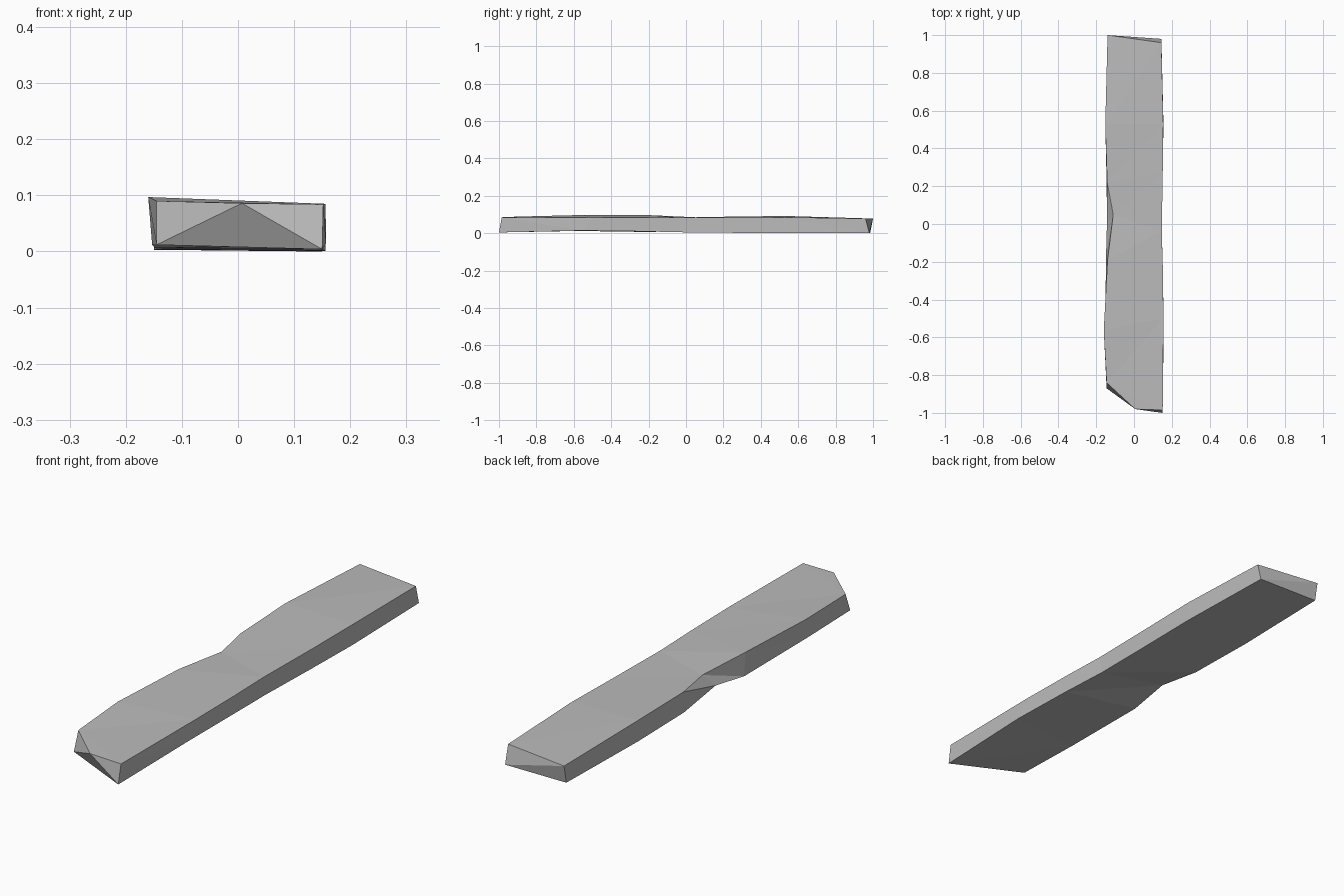
import bpy
import bmesh

default_cube = bpy.data.objects.get("Cube")
if default_cube:
    bpy.data.objects.remove(default_cube, do_unlink=True)


def flat_material(name, grey):
    material = bpy.data.materials.new(name)
    material.use_nodes = True
    colour = (grey, grey, grey, 1)
    material.diffuse_color = colour
    shader = next(n for n in material.node_tree.nodes if n.type == "BSDF_PRINCIPLED")
    shader.inputs["Base Color"].default_value = colour
    return material


# Four long edges of the plank, each running from front to back
right_top = [(-.145, -.84, .09), (-.16, -.56, .097), (-.14, -.19, .096),
             (-.11, .05, .085), (-.142, .22, .088), (-.152, .53, .092), (-.14, 1, .078)]
left_top = [(.152, -.985, .084), (.156, -.5, .085), (.153, -.25, .084),
            (.147, -.04, .083), (.152, .27, .083), (.155, .53, .085), (.145, .96, .078)]
right_bottom = [(-.145, -.87, .012), (-.153, -.58, .012), (-.148, -.17, .006),
                (-.143, .01, .035), (-.145, .22, .004), (-.15, .53, .003), (-.14, .985, .003)]
left_bottom = [(.15, -1, .004), (.157, -.55, .014), (.153, -.25, .01),
               (.147, -.03, .005), (.152, .27, .002), (.156, .53, .001), (.145, .98, 0)]

bm = bmesh.new()
rails = [[bm.verts.new(point) for point in rail]
         for rail in (right_top, left_top, left_bottom, right_bottom)]

# Long sides: a strip of triangle pairs between neighbouring edges
for index, rail in enumerate(rails):
    neighbour = rails[(index + 1) % len(rails)]
    for i in range(len(rail) - 1):
        bm.faces.new((rail[i], neighbour[i], neighbour[i + 1]))
        bm.faces.new((rail[i], neighbour[i + 1], rail[i + 1]))

# Broken front end: a top point juts out between the corners
rt, lt, lb, rb = [rail[0] for rail in rails]
tip = bm.verts.new((.007, -.98, .086))
for corners in ((rt, rb), (rb, lb), (lb, lt), (lt, rt)):
    bm.faces.new((tip, *corners))

# Slanted back end, split along its diagonal
rt, lt, lb, rb = [rail[-1] for rail in rails]
bm.faces.new((rt, lt, lb))
bm.faces.new((rt, lb, rb))

bmesh.ops.recalc_face_normals(bm, faces=bm.faces[:])
mesh = bpy.data.meshes.new("plank")
bm.to_mesh(mesh)
bm.free()
mesh.materials.append(flat_material("stone grey", .5))
plank = bpy.data.objects.new("plank", mesh)
bpy.context.collection.objects.link(plank)
